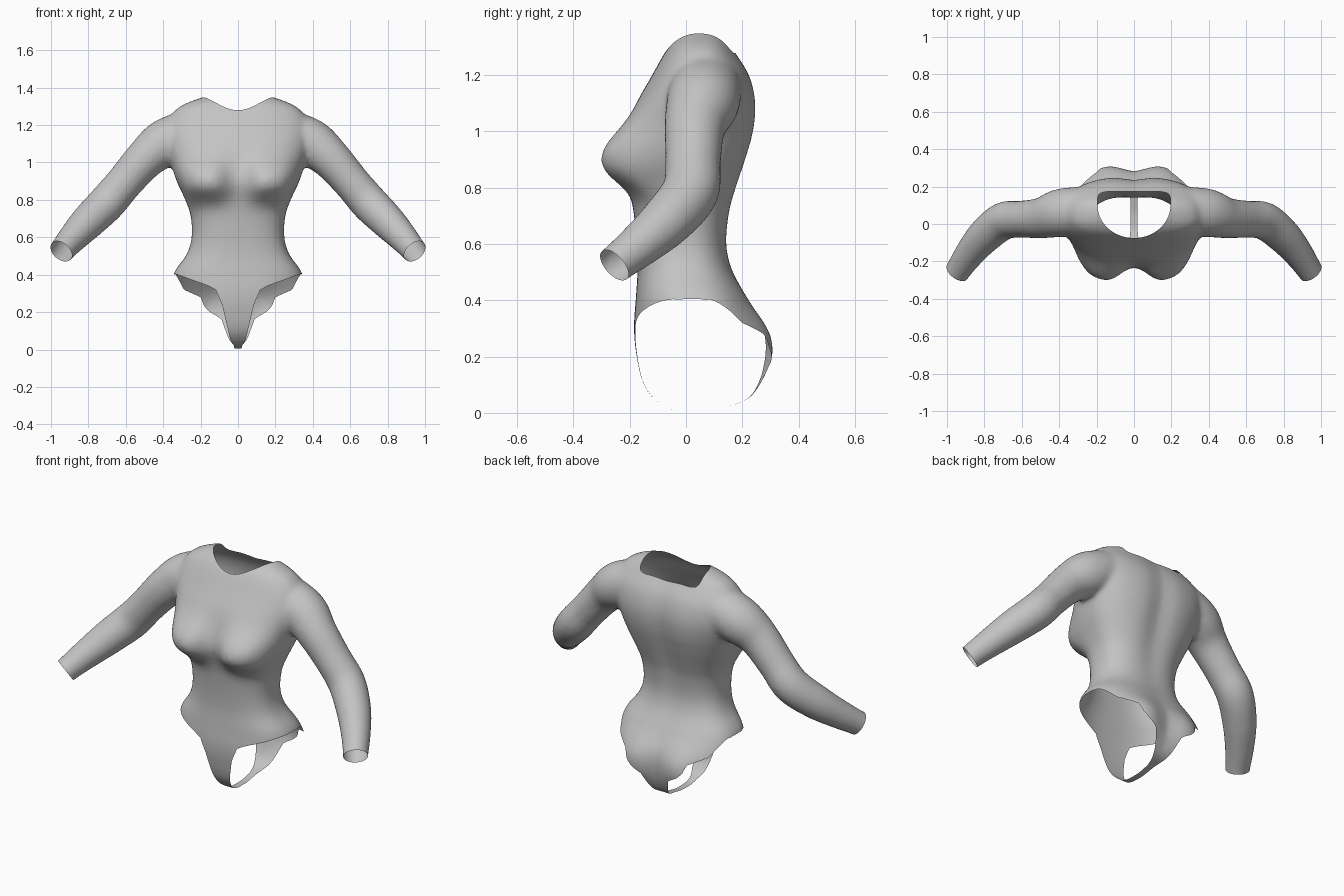
import bpy, bmesh, math
from mathutils import Vector

if "Cube" in bpy.data.objects:
    bpy.data.objects.remove(bpy.data.objects["Cube"])


def spline(table, t):
    """Smooth interpolation of rows (key, values...) at key t."""
    n = len(table)
    if t <= table[0][0]:
        return table[0][1:]
    if t >= table[-1][0]:
        return table[-1][1:]
    i = max(k for k in range(n - 1) if table[k][0] <= t)
    a, b = table[i], table[i + 1]
    p, q = table[max(i - 1, 0)], table[min(i + 2, n - 1)]
    h = b[0] - a[0]
    u = (t - a[0]) / h
    out = []
    for j in range(1, len(a)):
        m0 = (b[j] - p[j]) / (b[0] - p[0]) * h
        m1 = (q[j] - a[j]) / (q[0] - a[0]) * h
        out.append((2*u**3 - 3*u*u + 1)*a[j] + (u**3 - 2*u*u + u)*m0
                   + (3*u*u - 2*u**3)*b[j] + (u**3 - u*u)*m1)
    return out


def linear(table, t):
    for (t0, v0), (t1, v1) in zip(table, table[1:]):
        if t <= t1:
            return v0 + (v1 - v0) * max(0, (t - t0) / (t1 - t0))
    return table[-1][1]


def loft(bm, rings):
    """Closed solid through a list of point rings."""
    rows = [[bm.verts.new(p) for p in r] for r in rings]
    n = len(rows[0])
    for a, b in zip(rows, rows[1:]):
        for i in range(n):
            bm.faces.new((a[i], a[(i+1) % n], b[(i+1) % n], b[i]))
    bm.faces.new(rows[0][::-1])
    bm.faces.new(rows[-1])


def gauss(d, s, power=2):
    return math.exp(-abs(d / s) ** power)


# Torso sections: height, half width, front y, back y
TORSO = [
    (0.005, .20, -.03, .06), (0.018, .24, -.07, .13), (0.045, .28, -.11, .21),
    (0.10, .32, -.15, .25), (0.20, .355, -.175, .272), (0.30, .36, -.185, .268),
    (0.41, .342, -.178, .215), (0.51, .274, -.172, .165), (0.60, .248, -.175, .148),
    (0.72, .254, -.187, .162), (0.80, .282, -.20, .185), (0.90, .328, -.22, .218),
    (1.00, .36, -.205, .245), (1.10, .385, -.175, .252), (1.20, .385, -.12, .228),
    (1.28, .335, -.075, .178), (1.32, .27, -.045, .152), (1.355, .17, .0, .12)]


def torso_ring(z, n=72):
    hw, yf, yb = spline(TORSO, z)
    cy, hd = (yf + yb) / 2, (yb - yf) / 2
    ring = []
    for i in range(n):
        a = math.tau * i / n
        c, s = math.cos(a), math.sin(a)
        x = hw * math.copysign(abs(c) ** .8, c)
        y = cy + hd * math.copysign(abs(s) ** .8, s)
        if s < 0:    # bust
            g = gauss(abs(x) - .19, .135, 3) + gauss(abs(x) + .19, .135, 3)
            y -= .098 * g * gauss(z - .89, .135 if z > .89 else .095, 2.4) * min(1, -2*s)
        else:        # seat and spine groove
            w = min(1, 2*s)
            y += .045 * w * gauss(abs(x) - .15, .11) * gauss(z - .21, .14)
            y -= .022 * w * gauss(x, .07) * gauss(z - .95, .32)
        ring.append((x, y, z))
    return ring


# Sleeve path: step, x, y, z, radius
ARM = [
    (0, .22, .075, 1.17, .125), (1, .385, .06, 1.105, .130), (2, .495, .032, 1.02, .109),
    (3, .61, .025, .89, .099), (4, .70, .015, .785, .101), (5, .80, -.065, .685, .094),
    (6, .88, -.16, .60, .080), (7, .945, -.255, .525, .068), (8, 1.0, -.335, .46, .066)]


def arm_rings(side, n=32):
    rings = []
    for k in range(41):
        t = k / 5
        x, y, z, r = spline(ARM, t)
        d = (Vector(spline(ARM, min(t + .1, 8))[:3])
             - Vector(spline(ARM, max(t - .1, 0))[:3])).normalized()
        u = d.cross(Vector((0, 1, 0))).normalized()
        v = d.cross(u)
        ring = []
        for i in range(n):
            a = math.tau * i / n
            p = Vector((x, y, z)) + r * (u * math.cos(a) + v * math.sin(a))
            ring.append((side * p.x, p.y, p.z))
        rings.append(ring)
    return rings


def trim(bm, field):
    """Cut the sheet cleanly along field = 0 and drop the positive side."""
    val = {v: field(v.co) for v in bm.verts}
    cut = set()
    for e in list(bm.edges):
        a, b = e.verts
        if (val[a] > 0) != (val[b] > 0):
            f = val[a] / (val[a] - val[b])
            _, nv = bmesh.utils.edge_split(e, a, min(.98, max(.02, f)))
            val[nv] = 0
            cut.add(nv)
    for f in list(bm.faces):
        vs = [v for v in f.verts if v in cut]
        if len(vs) == 2:
            bmesh.utils.face_split(f, vs[0], vs[1])
    gone = [f for f in bm.faces if sum(val[v] for v in f.verts) > 0]
    bmesh.ops.delete(bm, geom=gone, context='FACES')


# Openings
FRONT = [(0, .018), (.02, .022), (.05, .04), (.10, .052), (.24, .085), (.32, .12),
         (.345, .17), (.38, .27), (.405, .335), (.43, .6)]
BACK = [(0, .018), (.02, .02), (.05, .045), (.07, .055), (.165, .09), (.20, .15),
        (.23, .18), (.28, .20), (.32, .29), (.36, .31), (.405, .335), (.43, .6)]


def leg_opening(p):
    if p.z > .43:
        return -1
    return abs(p.x) - linear(BACK if p.y > .06 else FRONT, p.z)


def neck_opening(p):
    if p.z < 1.2:
        return -1
    if p.y < .1:
        return 1 - (p.x / .195) ** 2 - ((.1 - p.y) / .175) ** 2
    return 1 - (p.x / .195) ** 6 - ((p.y - .1) / .075) ** 6


def wrist_opening(p):
    n = Vector((.5, -.65, -.57)).normalized()
    return (Vector((abs(p.x), p.y, p.z)) - Vector((.945, -.255, .525))).dot(n)


# Solid body and sleeves, fused into one skin
bm = bmesh.new()
loft(bm, [torso_ring(.005 + 1.35 * k / 90) for k in range(91)])
for side in (-1, 1):
    loft(bm, arm_rings(side))
bmesh.ops.recalc_face_normals(bm, faces=bm.faces)
mesh = bpy.data.meshes.new("bodysuit")
bm.to_mesh(mesh)
bm.free()
suit = bpy.data.objects.new("bodysuit", mesh)
bpy.context.collection.objects.link(suit)
bpy.context.view_layer.objects.active = suit
suit.select_set(True)
fuse = suit.modifiers.new("fuse", 'REMESH')
fuse.mode = 'VOXEL'
fuse.voxel_size = .012
soft = suit.modifiers.new("soften", 'SMOOTH')
soft.factor = .5
soft.iterations = 14
for name in ("fuse", "soften"):
    bpy.ops.object.modifier_apply(modifier=name)

# Cut the openings so only the thin sheet is left
bm = bmesh.new()
bm.from_mesh(suit.data)
for field in (leg_opening, neck_opening, wrist_opening):
    trim(bm, field)
for f in bm.faces:
    f.smooth = True
bm.to_mesh(suit.data)
bm.free()

grey = bpy.data.materials.new("light grey fabric")
grey.diffuse_color = (.55, .55, .55, 1)
grey.use_nodes = True
grey.node_tree.nodes["Principled BSDF"].inputs["Base Color"].default_value = grey.diffuse_color
suit.data.materials.clear()
suit.data.materials.append(grey)
